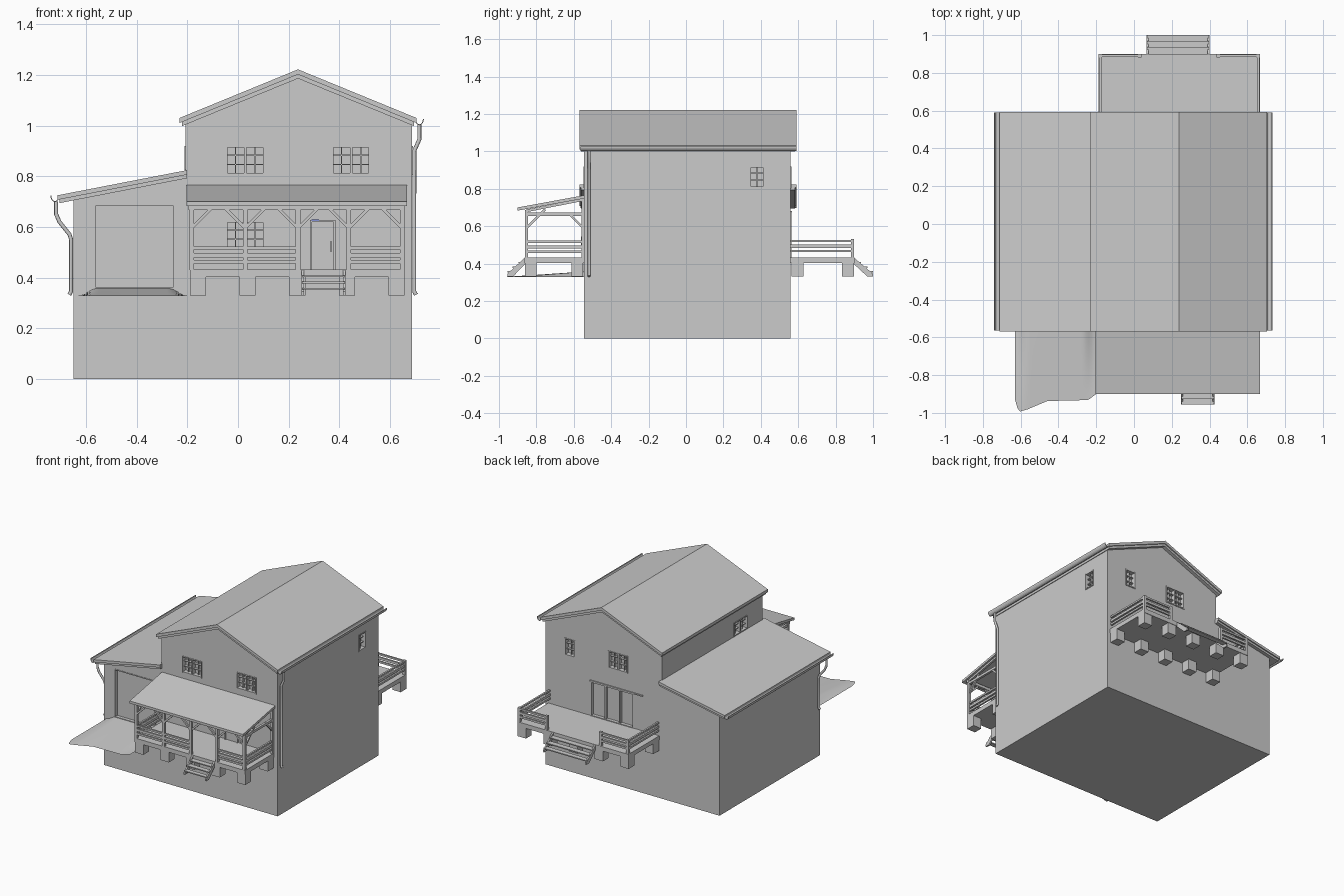
import bpy, bmesh, math
from mathutils import Vector, Matrix

if "Cube" in bpy.data.objects:
    bpy.data.objects.remove(bpy.data.objects["Cube"])

def finish(bm, name, smooth=False):
    bmesh.ops.recalc_face_normals(bm, faces=bm.faces[:])
    me = bpy.data.meshes.new(name)
    bm.to_mesh(me)
    bm.free()
    for p in me.polygons:
        p.use_smooth = smooth
    ob = bpy.data.objects.new(name, me)
    bpy.context.collection.objects.link(ob)
    return ob

def add_box(bm, x0, x1, y0, y1, z0, z1):
    m = Matrix.Translation(((x0+x1)/2, (y0+y1)/2, (z0+z1)/2)) @ Matrix.Diagonal((abs(x1-x0), abs(y1-y0), abs(z1-z0), 1))
    bmesh.ops.create_cube(bm, size=1, matrix=m)

def add_bar(bm, p, q, t):
    p, q = Vector(p), Vector(q)
    d = q - p
    rot = d.to_track_quat('Z', 'Y').to_matrix().to_4x4()
    bmesh.ops.create_cube(bm, size=1, matrix=Matrix.Translation((p+q)/2) @ rot @ Matrix.Diagonal((t, t, d.length, 1)))

def add_prism(bm, pts, axis, a, b):
    # 2D profile (horizontal, z) swept along x or y
    at = (lambda u, z, k: (u, k, z)) if axis == 'y' else (lambda u, z, k: (k, u, z))
    lo = [bm.verts.new(at(u, z, a)) for u, z in pts]
    hi = [bm.verts.new(at(u, z, b)) for u, z in pts]
    bm.faces.new(lo)
    bm.faces.new(hi[::-1])
    for i in range(len(pts)):
        j = (i+1) % len(pts)
        bm.faces.new((lo[i], hi[i], hi[j], lo[j]))

def prism(name, pts, axis, a, b):
    bm = bmesh.new()
    add_prism(bm, pts, axis, a, b)
    return finish(bm, name)

FRONT, BACK, RIGHT, SIDE = -0.545, 0.56, 0.687, -0.207

# house walls
body = prism("house_walls", [(-.65, 0), (RIGHT, 0), (RIGHT, 1.013), (.237, 1.197), (SIDE, 1.013),
                             (SIDE, .80), (-.65, .715)], 'y', FRONT, BACK)

def wall_box(bm, wall, u0, u1, n0, n1, z0, z1):
    # n is the distance outward from the wall
    if wall == 'front': add_box(bm, u0, u1, FRONT-n0, FRONT-n1, z0, z1)
    elif wall == 'back': add_box(bm, u0, u1, BACK+n0, BACK+n1, z0, z1)
    elif wall == 'right': add_box(bm, RIGHT+n0, RIGHT+n1, u0, u1, z0, z1)
    else: add_box(bm, SIDE-n0, SIDE-n1, u0, u1, z0, z1)

cuts = bmesh.new()

def opening(name, wall, u0, u1, z0, z1, sashes=2, cols=2, rows=(.36, .68), depth=.03, t=.007):
    wall_box(cuts, wall, u0, u1, -depth, .05, z0, z1)
    bm = bmesh.new()
    for a in (u0, u1-t):
        wall_box(bm, wall, a, a+t, -depth, .004, z0, z1)
    for a in (z0, z1-t):
        wall_box(bm, wall, u0, u1, -depth, .003, a, a+t)
    w = (u1-u0)/sashes
    for s in range(sashes):
        a = u0 + s*w
        if s:
            wall_box(bm, wall, a-t*.7, a+t*.7, -depth, 0, z0, z1)
        for c in range(1, cols):
            u = a + c*w/cols
            wall_box(bm, wall, u-.002, u+.002, -depth, -.012, z0, z1)
    for r in rows:
        z = z0 + r*(z1-z0)
        wall_box(bm, wall, u0, u1, -depth, -.011, z-.0025, z+.0025)
    finish(bm, name)

# windows
opening("front_upper_left_window", 'front', -.048, .105, .805, .92)
opening("front_upper_right_window", 'front', .37, .523, .805, .92)
opening("front_lower_window", 'front', -.048, .105, .51, .625)
opening("back_wide_window", 'back', .055, .205, .80, .92)
opening("back_small_window", 'back', .46, .54, .80, .92, 1)
opening("right_window", 'right', .34, .42, .805, .92, 1)
opening("left_upper_window", 'left', -.38, -.225, .825, .92)
# sliding back door and its track
opening("sliding_door", 'back', .01, .34, .43, .672, 3, 1, (), .02)
bm = bmesh.new()
wall_box(bm, 'back', -.06, .345, 0, .008, .672, .68)
finish(bm, "sliding_door_track")
# garage door
opening("garage_door_frame", 'front', -.567, -.25, .355, .69, 1, 1, (), .02, .006)

cutter = finish(cuts, "opening_cutter")
cutter.hide_render = True
mod = body.modifiers.new("openings", 'BOOLEAN')
mod.object = cutter
mod.operation = 'DIFFERENCE'
mod.solver = 'EXACT'
bpy.context.view_layer.objects.active = body
bpy.ops.object.modifier_apply(modifier=mod.name)
bpy.data.objects.remove(cutter)

# front door with glazed panel, handle and lamp
bm = bmesh.new()
wall_box(bm, 'front', .285, .385, -.01, .004, .43, .628)
for a in (.285, .377):
    wall_box(bm, 'front', a, a+.008, 0, .01, .43, .628)
wall_box(bm, 'front', .285, .385, 0, .01, .62, .628)
for a in (.31, .333, .355):
    wall_box(bm, 'front', a-.002, a+.002, 0, .008, .49, .605)
for a in (.49, .605):
    wall_box(bm, 'front', .308, .357, 0, .008, a-.002, a+.002)
wall_box(bm, 'front', .366, .37, 0, .016, .50, .545)
finish(bm, "front_door")
bm = bmesh.new()
wall_box(bm, 'front', .29, .32, 0, .012, .625, .63)
lamp = finish(bm, "door_strip")
blue = bpy.data.materials.new("blue")
blue.diffuse_color = (.05, .1, .8, 1)
blue.use_nodes = True
blue.node_tree.nodes["Principled BSDF"].inputs["Base Color"].default_value = blue.diffuse_color
lamp.data.materials.append(blue)

# roofs
def gable(top, drop, half):
    e = .41*half
    return [(.237-half, top-e), (.237, top), (.237+half, top-e), (.237+half, top-e-drop),
            (.237, top-drop), (.237-half, top-e-drop)]
prism("main_roof", gable(1.222, .02, .467), 'y', -.57, .592)
prism("main_roof_trim", gable(1.203, .017, .458), 'y', -.562, .584)
prism("garage_roof", [(SIDE+.005, .824), (-.712, .725), (-.712, .707), (SIDE+.005, .806)], 'y', -.57, .592)
prism("garage_roof_trim", [(SIDE+.005, .807), (-.705, .709), (-.705, .694), (SIDE+.005, .792)], 'y', -.562, .584)
prism("porch_roof", [(FRONT, .765), (-.90, .70), (-.90, .683), (FRONT, .748)], 'x', -.203, .668)

# gutters and downspouts
def gutter(name, cx, z):
    arc = [math.pi*(1+i/8) for i in range(9)]
    pts = [(cx+.018*math.cos(a), z+.026*math.sin(a)) for a in arc]
    pts += [(cx+.014*math.cos(a), z+.022*math.sin(a)) for a in arc[::-1]]
    prism(name, pts, 'y', -.565, .59)
gutter("right_gutter", .716, 1.027)
gutter("left_gutter", -.723, .724)

def pipe(name, pts):
    cu = bpy.data.curves.new(name, 'CURVE')
    cu.dimensions = '3D'
    cu.bevel_depth = .008
    cu.bevel_resolution = 2
    cu.use_fill_caps = True
    sp = cu.splines.new('POLY')
    sp.points.add(len(pts)-1)
    for p, (x, z) in zip(sp.points, pts):
        p.co = (x, -.518, z, 1)
    bpy.context.collection.objects.link(bpy.data.objects.new(name, cu))
pipe("right_downspout", [(.716, 1.005), (.716, .945), (.696, .90), (.696, .345), (.703, .332)])
pipe("left_downspout", [(-.718, .70), (-.718, .65), (-.705, .62), (-.665, .57), (-.659, .55), (-.659, .345), (-.666, .332)])

# decks on piers
def deck(name, x0, x1, wall, edge):
    s = 1 if edge > wall else -1
    bm = bmesh.new()
    add_box(bm, x0, x1, wall, edge, .402, .432)
    for i in range(5):
        c = x0+.032 + i*(x1-x0-.064)/4
        for y in (wall+s*.005, edge-s*.065):
            add_box(bm, c-.032, c+.032, y, y+s*.062, .33, .402)
    finish(bm, name)
deck("front_porch_deck", -.19, .658, FRONT, -.863)
deck("back_deck", -.187, .667, BACK, .90)

# stairs: two stringers and three treads
def stairs(name, x0, x1, top, foot):
    s = 1 if foot > top else -1
    bm = bmesh.new()
    prof = [(top, .43), (foot, .345), (foot, .33), (foot-s*.03, .33), (top, .395)]
    for a in (x0, x1-.01):
        add_prism(bm, prof, 'x', a, a+.01)
    run = abs(foot-top)/3
    for i in range(3):
        z = .409 - i*.025
        y = top + s*run*i
        add_box(bm, x0+.002, x1-.002, y, y+s*run*1.1*(1 if i < 2 else .9), z-.007, z)
    finish(bm, name)
stairs("front_stairs", .25, .425, -.863, -.955)
stairs("back_stairs", .066, .40, .90, 1.0)

# railings: three boards between two ground points
def rail(bm, p, q, top):
    for z, h in ((top-.006, .012), (top-.034, .017), (top-.06, .013)):
        t = .006
        add_box(bm, min(p[0], q[0])-t, max(p[0], q[0])+t, min(p[1], q[1])-t, max(p[1], q[1])+t, z-h/2, z+h/2)

# porch posts, beams, braces and railings
posts = [-.183, .028, .237, .438, .648]
bm = bmesh.new()
Y = -.853
for i, x in enumerate(posts):
    add_box(bm, x-.009, x+.009, Y-.009, Y+.009, .43, .685)
    for s in (-1, 1):
        if 0 <= i+s < 5:
            add_bar(bm, (x, Y, .595), (x+s*.08, Y, .675), .012)
    add_bar(bm, (x, Y, .682), (x, FRONT, .743), .014)
add_box(bm, -.195, .66, Y-.009, Y+.009, .667, .686)
for x in (posts[0], posts[-1]):
    add_box(bm, x-.009, x+.009, FRONT-.014, FRONT, .43, .74)
    add_box(bm, x-.008, x+.008, Y, FRONT, .655, .672)
    add_bar(bm, (x, Y, .59), (x, Y+.1, .69), .012)
    add_bar(bm, (x, FRONT-.005, .59), (x, FRONT-.085, .67), .012)
finish(bm, "porch_frame")
bm = bmesh.new()
for i in (0, 1, 3):
    rail(bm, (posts[i], Y), (posts[i+1], Y), .522)
for x in (posts[0], posts[-1]):
    rail(bm, (x, Y), (x, FRONT-.006), .522)
finish(bm, "porch_railing")

# back deck railing
bm = bmesh.new()
for x in (-.178, .03, .447, .658):
    add_box(bm, x-.009, x+.009, .881, .899, .43, .53)
for a, b in ((-.178, .03), (.447, .658)):
    rail(bm, (a, .891), (b, .891), .527)
for x in (-.178, .658):
    rail(bm, (x, BACK+.006), (x, .891), .527)
finish(bm, "back_railing")

# driveway ramp: soft mound with a wavy front edge
edge = [(0, -.93), (.03, -.975), (.06, -.993), (.15, -.982), (.4, -.937), (.9, -.932), (1, -.90)]
def edge_y(s):
    for (a, ya), (b, yb) in zip(edge, edge[1:]):
        if s <= b:
            return ya + (yb-ya)*(s-a)/(b-a)
    return edge[-1][1]
bm = bmesh.new()
N, M = 32, 14
g = []
for i in range(N+1):
    s = i/N
    k = min(1, min(s, 1-s)/.17)
    k = k*k*(3-2*k)
    g.append([bm.verts.new((-.63+.43*s, FRONT+(edge_y(s)-FRONT)*j/M, .328+.029*k*(1-j/M))) for j in range(M+1)])
for i in range(N):
    for j in range(M):
        bm.faces.new((g[i][j], g[i][j+1], g[i+1][j+1], g[i+1][j]))
finish(bm, "driveway", True)
